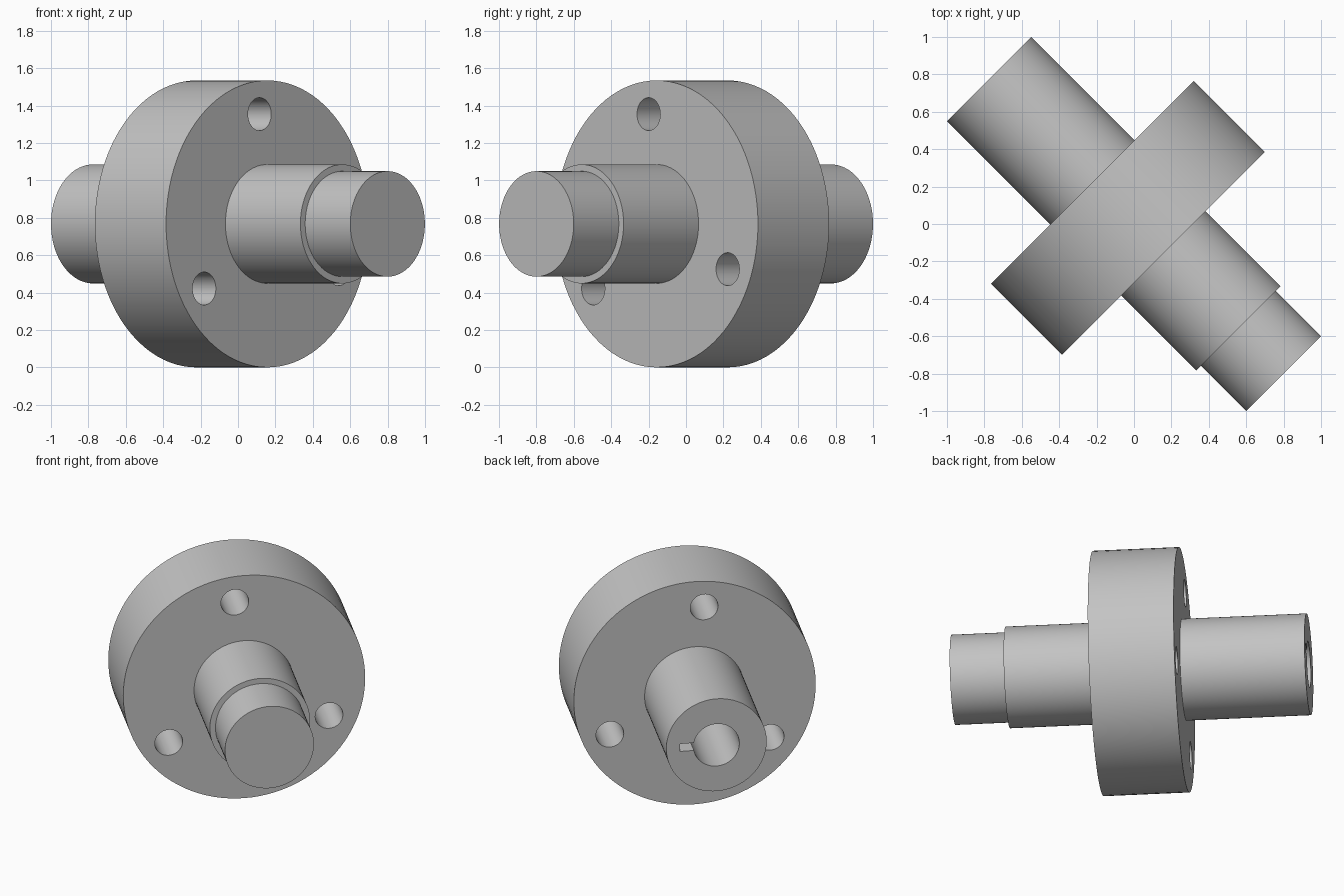
import bpy, bmesh, math
from mathutils import Matrix, Vector

cube = bpy.data.objects.get("Cube")
if cube:
    bpy.data.objects.remove(cube, do_unlink=True)

CENTRE_Z = 0.767
SEGMENTS = 96

# Local frame: X across, Y up, Z along the shaft towards the front
across, up = Vector((1, 1, 0)).normalized(), Vector((0, 0, 1))
along = across.cross(up)
FRAME = Matrix.Translation((0, 0, CENTRE_Z)) @ Matrix((across, up, along)).transposed().to_4x4()

grey = bpy.data.materials.new("machined grey")
grey.use_nodes = True
colour = (0.55, 0.55, 0.55, 1)
grey.diffuse_color = colour
grey.node_tree.nodes["Principled BSDF"].inputs["Base Color"].default_value = colour


def make_object(name, bm):
    bmesh.ops.recalc_face_normals(bm, faces=bm.faces)
    mesh = bpy.data.meshes.new(name)
    bm.to_mesh(mesh)
    bm.free()
    obj = bpy.data.objects.new(name, mesh)
    obj.matrix_world = FRAME
    mesh.materials.append(grey)
    bpy.context.collection.objects.link(obj)
    return obj


def lathe(name, profile):
    """Revolve (radius, position) points around the shaft axis."""
    bm = bmesh.new()
    verts = [bm.verts.new((r, 0, s)) for r, s in profile]
    edges = [bm.edges.new(pair) for pair in zip(verts, verts[1:])]
    bmesh.ops.spin(bm, geom=verts + edges, cent=(0, 0, 0), axis=(0, 0, 1),
                   angle=math.tau, steps=SEGMENTS, use_duplicate=False)
    bmesh.ops.remove_doubles(bm, verts=bm.verts, dist=0.0005)
    return make_object(name, bm)


def cut(body, cutter):
    cutter.hide_render = True
    mod = body.modifiers.new("cut", "BOOLEAN")
    mod.operation, mod.solver, mod.object = "DIFFERENCE", "EXACT", cutter
    bpy.context.view_layer.objects.active = body
    bpy.ops.object.modifier_apply(modifier=mod.name)
    bpy.data.objects.remove(cutter, do_unlink=True)


# Stepped shaft with flange and a blind bore at the back
REAR, BORE_END, BORE = -1.096, -0.3, 0.145
hub = lathe("flanged_shaft", [
    (0, BORE_END), (BORE, BORE_END), (BORE, REAR), (0.318, REAR),
    (0.318, -0.315), (0.767, -0.315), (0.767, 0.223), (0.318, 0.223),
    (0.318, 0.79), (0.282, 0.79), (0.282, 1.131), (0, 1.131)])

# Three bolt holes through the flange
for i in range(3):
    angle = math.radians(95.8 + 120 * i)
    bm = bmesh.new()
    spot = Matrix.Translation((0.59 * math.cos(angle), 0.59 * math.sin(angle), 0))
    bmesh.ops.create_cone(bm, cap_ends=True, segments=48, radius1=0.088,
                          radius2=0.088, depth=1, matrix=spot)
    cut(hub, make_object("bolt_hole_cutter", bm))

# Keyway beside the bore
bm = bmesh.new()
length = BORE_END - REAR
place = Matrix.Translation((0.165, 0, REAR + length / 2 - 0.05))
bmesh.ops.create_cube(bm, size=1, matrix=place @ Matrix.Diagonal((0.13, 0.052, length, 1)))
cut(hub, make_object("keyway_cutter", bm))

# Smooth round walls, sharp rims
bpy.ops.object.select_all(action="DESELECT")
hub.select_set(True)
bpy.context.view_layer.objects.active = hub
bpy.ops.object.shade_smooth_by_angle(angle=math.radians(30))
